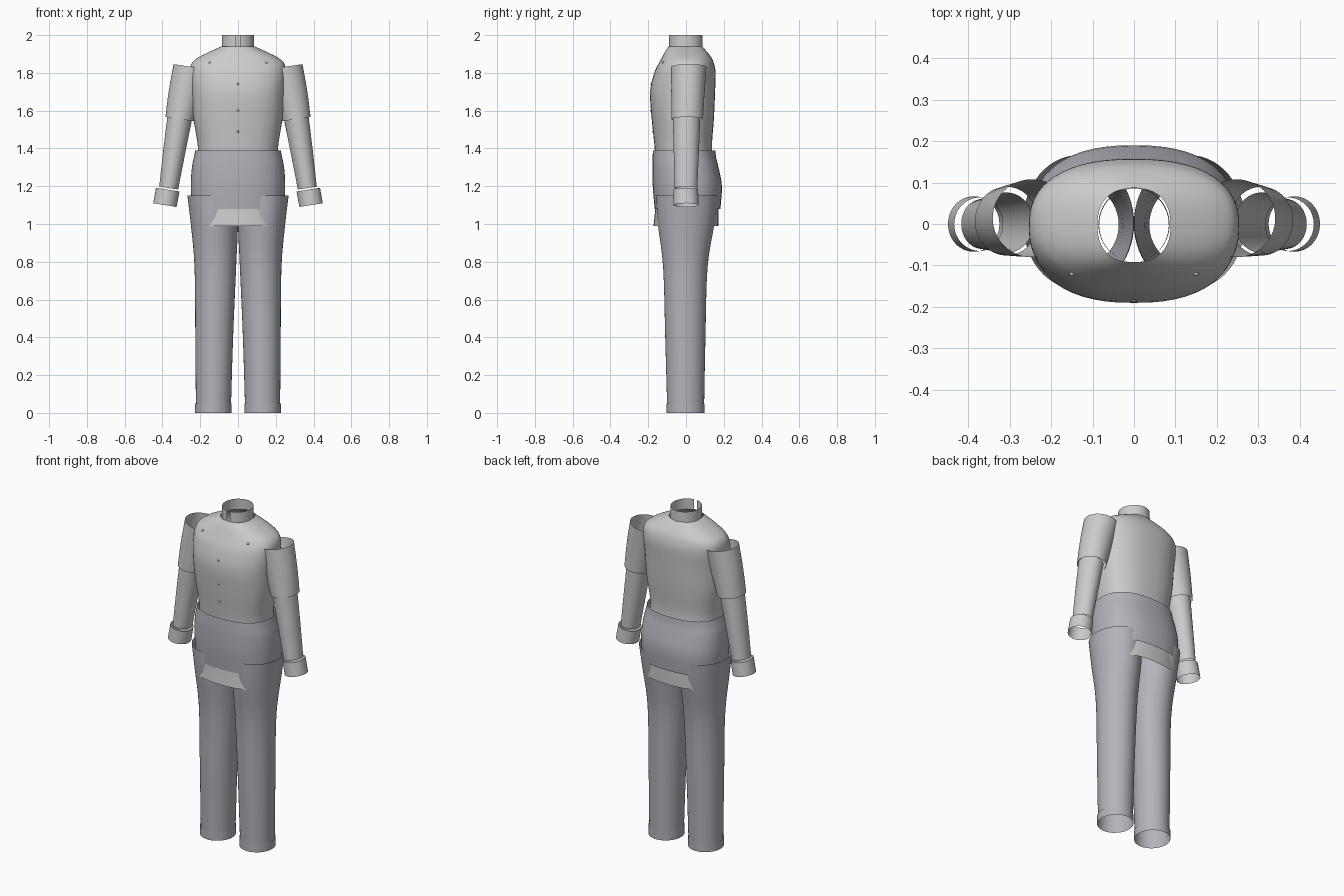
import bpy, bmesh, math

if "Cube" in bpy.data.objects:
    bpy.data.objects.remove(bpy.data.objects["Cube"])

pants_mat = bpy.data.materials.new("trouser_cloth")
pants_mat.diffuse_color = (0.45, 0.46, 0.50, 1)
pants_mat.use_nodes = True
pants_mat.node_tree.nodes["Principled BSDF"].inputs["Base Color"].default_value = pants_mat.diffuse_color


def smooth_rows(rows, sub):
    """Catmull-Rom interpolation between cross-sections."""
    if sub < 2:
        return rows
    out = []
    for i in range(len(rows) - 1):
        p0, p1 = rows[max(i - 1, 0)], rows[i]
        p2, p3 = rows[i + 1], rows[min(i + 2, len(rows) - 1)]
        for k in range(sub):
            t = k / sub
            out.append([0.5 * (2 * b + (c - a) * t + (2 * a - 5 * b + 4 * c - d) * t * t
                               + (3 * b - a - 3 * c + d) * t ** 3)
                        for a, b, c, d in zip(p0, p1, p2, p3)])
    out.append(rows[-1])
    return out


def loft(name, rows, n=2.0, sub=4, tilt=0.0, side=1, gap=0.0, mat=None, segs=56):
    """Open cloth tube; each row is (centre x, z, half width, front y, back y)."""
    bm = bmesh.new()
    rings = []
    count = segs + 1 if gap else segs
    for cx, z, rx, yf, yb in smooth_rows(rows, sub):
        cy, ry = (yf + yb) / 2, (yb - yf) / 2
        ring = []
        for i in range(count):
            a = -math.pi / 2 + gap + (2 * math.pi - 2 * gap) * i / segs
            c, s = math.cos(a), math.sin(a)
            dx = rx * math.copysign(abs(c) ** (2 / n), c)
            y = cy + ry * math.copysign(abs(s) ** (2 / n), s)
            ring.append(bm.verts.new((side * (cx + dx), y, z + tilt * dx)))
        rings.append(ring)
    for a, b in zip(rings, rings[1:]):
        for i in range(segs):
            j = (i + 1) % count
            quad = (a[i], a[j], b[j], b[i])
            bm.faces.new(quad if side > 0 else quad[::-1])
    me = bpy.data.meshes.new(name)
    bm.to_mesh(me)
    bm.free()
    ob = bpy.data.objects.new(name, me)
    bpy.context.collection.objects.link(ob)
    if mat:
        me.materials.append(mat)
    bpy.ops.object.select_all(action='DESELECT')
    ob.select_set(True)
    bpy.context.view_layer.objects.active = ob
    bpy.ops.object.shade_smooth_by_angle(angle=math.radians(40))
    return ob


# Shirt body, with its tail running down inside the trousers
loft("shirt_body", [
    (0, 0.99, 0.240, -0.172, 0.172), (0, 1.10, 0.235, -0.162, 0.172),
    (0, 1.25, 0.225, -0.160, 0.165), (0, 1.39, 0.211, -0.165, 0.138),
    (0, 1.56, 0.236, -0.182, 0.148), (0, 1.70, 0.246, -0.190, 0.154),
    (0, 1.80, 0.254, -0.168, 0.157), (0, 1.85, 0.245, -0.144, 0.148),
    (0, 1.88, 0.213, -0.128, 0.135), (0, 1.91, 0.155, -0.112, 0.113),
    (0, 1.94, 0.088, -0.092, 0.086)], n=2.4)

# Stand-up collar with a slit at the front
loft("collar", [(0, 1.935, 0.086, -0.090, 0.088), (0, 2.0, 0.084, -0.090, 0.086)],
     sub=1, gap=0.12)

# Shirt buttons
for x, y, z in [(0, -0.183, 1.74), (0, -0.184, 1.60), (0, -0.174, 1.49),
                (-0.15, -0.12, 1.855), (0.15, -0.12, 1.855)]:
    bpy.ops.mesh.primitive_uv_sphere_add(segments=12, ring_count=8, radius=0.006,
                                         location=(x, y, z))
    bpy.context.object.name = "button"
    bpy.ops.object.shade_smooth()

# Trouser hips
loft("trouser_hips", [
    (0, 1.08, 0.243, -0.166, 0.182), (0, 1.20, 0.250, -0.176, 0.190),
    (0, 1.30, 0.244, -0.178, 0.172), (0, 1.35, 0.234, -0.177, 0.160),
    (0, 1.39, 0.226, -0.175, 0.155)], n=2.4, mat=pants_mat)

for side, label in ((-1, "right"), (1, "left")):
    # Sleeves: wide upper tube, narrower lower tube, cuff
    loft(label + "_upper_sleeve", [
        (0.246, 1.832, 0.095, -0.080, 0.108), (0.280, 1.69, 0.087, -0.078, 0.098),
        (0.308, 1.555, 0.076, -0.076, 0.090)], tilt=0.15, side=side)
    loft(label + "_lower_sleeve", [
        (0.308, 1.565, 0.065, -0.070, 0.076), (0.338, 1.38, 0.058, -0.065, 0.068),
        (0.367, 1.19, 0.050, -0.060, 0.060)], tilt=0.15, side=side)
    loft(label + "_sleeve_cuff", [
        (0.372, 1.182, 0.062, -0.065, 0.064), (0.387, 1.10, 0.062, -0.067, 0.067)],
        sub=1, tilt=0.16, side=side)
    # Trouser legs and hem bands
    loft(label + "_trouser_leg", [
        (0.130, 0.04, 0.093, -0.100, 0.096), (0.126, 0.40, 0.100, -0.110, 0.103),
        (0.120, 0.77, 0.110, -0.121, 0.114), (0.125, 1.00, 0.125, -0.149, 0.150),
        (0.135, 1.15, 0.133, -0.158, 0.166)], side=side, mat=pants_mat)
    loft(label + "_trouser_hem", [
        (0.131, 0.0, 0.097, -0.103, 0.099), (0.131, 0.05, 0.097, -0.103, 0.099)],
        sub=1, side=side, mat=pants_mat)
